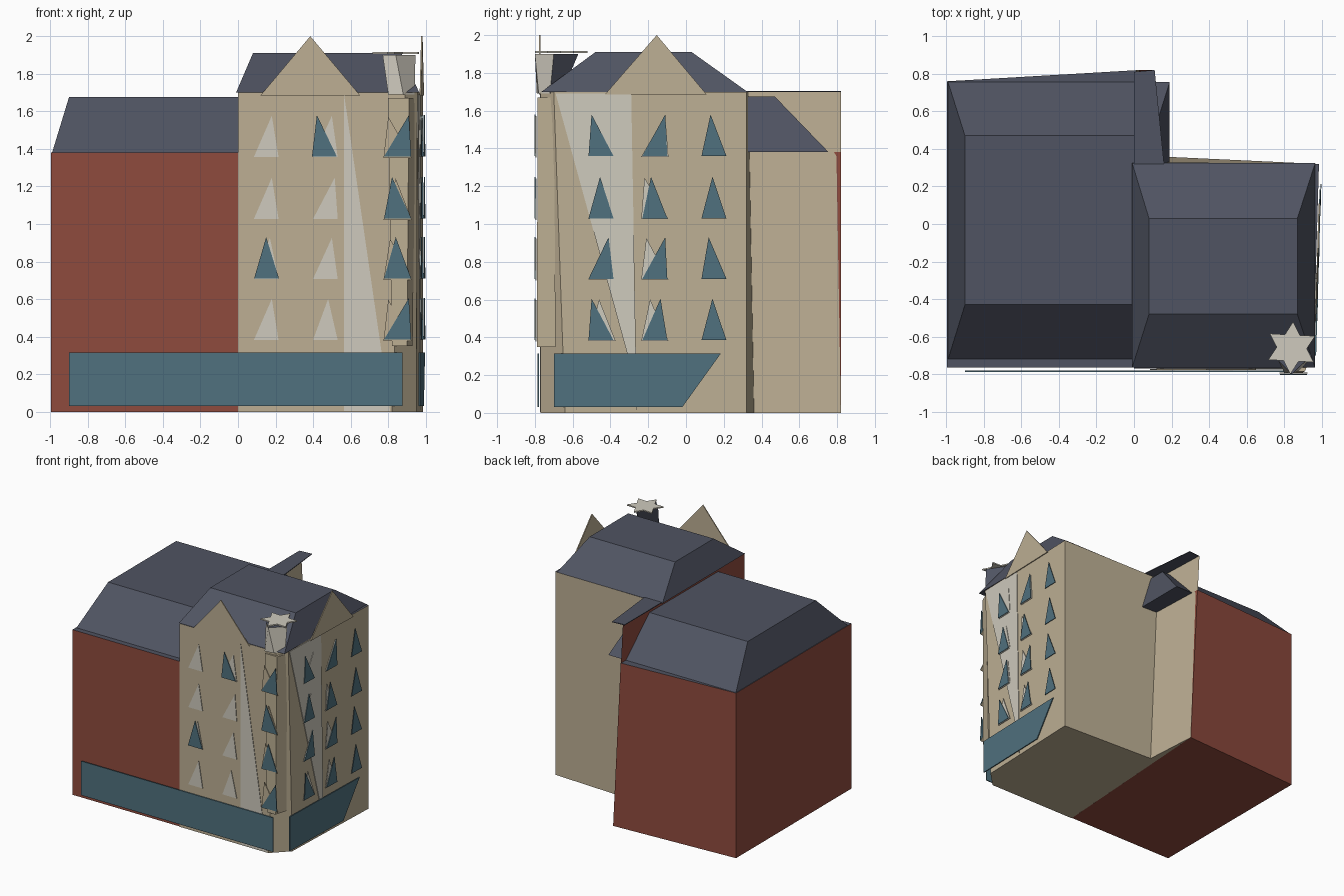
import bpy, bmesh, math

if "Cube" in bpy.data.objects:
    bpy.data.objects.remove(bpy.data.objects["Cube"])


def material(name, rgb):
    m = bpy.data.materials.new(name)
    m.diffuse_color = (*rgb, 1)
    m.use_nodes = True
    m.node_tree.nodes["Principled BSDF"].inputs["Base Color"].default_value = m.diffuse_color
    return m


RED = material("brick_red", (0.275, 0.07, 0.048))
BEIGE = material("beige_plaster", (0.51, 0.43, 0.295))
PALE = material("pale_stone", (0.62, 0.59, 0.51))
SLATE = material("slate_roof", (0.08, 0.088, 0.122))
GLASS = material("blue_glass", (0.08, 0.165, 0.21))


def loft(name, bottom, top, mats, rule=None):
    """Solid between two matching 3D loops; rule(normal) picks a material slot."""
    bm = bmesh.new()
    a = [bm.verts.new(p) for p in bottom]
    b = [bm.verts.new(p) for p in top]
    n = len(a)
    bm.faces.new(a[::-1])
    bm.faces.new(b)
    for i in range(n):
        j = (i + 1) % n
        bm.faces.new((a[i], a[j], b[j], b[i]))
    bmesh.ops.recalc_face_normals(bm, faces=bm.faces)
    if rule:
        for f in bm.faces:
            f.normal_update()
            f.material_index = rule(f.normal)
    me = bpy.data.meshes.new(name)
    bm.to_mesh(me)
    bm.free()
    for m in mats:
        me.materials.append(m)
    ob = bpy.data.objects.new(name, me)
    bpy.context.collection.objects.link(ob)
    return ob


def at(pts, z):
    return [(x, y, z) for x, y in pts]


def rect(x0, x1, y0, y1, z):
    return at([(x0, y0), (x1, y0), (x1, y1), (x0, y1)], z)


def front_plate(name, pts, y, mat, t=0.005):
    """Thin plate facing the front, points are (x, z)."""
    loft(name, [(x, y, z) for x, z in pts], [(x, y + t, z) for x, z in pts], [mat])


def side_x(y):
    """Slightly skewed line of the right wall."""
    return 0.955 + 0.03 * (y + 0.7) / 1.02


def side_plate(name, pts, out, mat, t=0.005):
    """Thin plate on the right wall, points are (y, z)."""
    loft(name, [(side_x(y) + out - t, y, z) for y, z in pts],
         [(side_x(y) + out, y, z) for y, z in pts], [mat])


# Brick wing with slate top
loft("brick_wing",
     at([(-0.995, -0.765), (0, -0.765), (0.10, 0.82), (-0.995, 0.76)], 0),
     at([(-0.995, -0.765), (0, -0.765), (0.03, 0.82), (-0.995, 0.76)], 1.38),
     [RED, SLATE], lambda n: 1 if n.z > 0.9 else 0)
loft("wing_roof", rect(-0.99, 0.19, -0.72, 0.755, 1.38),
     rect(-0.90, 0.10, -0.43, 0.47, 1.675), [SLATE])

# Plaster tower with cut corner, narrow rear leg and brick party wall
loft("tower",
     at([(0, -0.77), (0.82, -0.77), (0.95, -0.64), (0.985, 0.32), (0.13, 0.36), (0.10, 0.82)], 0),
     at([(0, -0.77), (0.89, -0.77), (0.955, -0.70), (0.985, 0.32), (0.03, 0.33), (0.01, 0.82)], 1.70),
     [BEIGE, RED, SLATE],
     lambda n: 2 if n.z > 0.9 else (1 if n.x < -0.8 else 0))
loft("tower_roof", rect(-0.01, 0.965, -0.765, 0.325, 1.70),
     rect(0.08, 0.87, -0.48, 0.03, 1.91), [SLATE])
slab = [(0, 0.32), (0.16, 0.32), (0.11, 0.82), (0, 0.81)]
loft("rear_roof_slab", at(slab, 1.699), at(slab, 1.705), [SLATE])

# Gables
front_plate("front_gable", [(0.12, 1.685), (0.65, 1.685), (0.385, 2.0)], -0.778, BEIGE, 0.008)
side_plate("side_gable", [(-0.43, 1.685), (0.11, 1.685), (-0.155, 2.0)], 0.012, BEIGE, 0.008)

# Pale wall panels
front_plate("front_pale_panel", [(0.565, 1.69), (0.565, 0.005), (0.81, 0.005)], -0.774, PALE)
side_plate("side_pale_panel",
           [(-0.69, 1.69), (-0.31, 0.31), (-0.26, 0.01), (-0.29, 1.69)], 0.005, PALE)

# Shop windows
front_plate("front_shop_window", [(-0.90, 0.03), (0.875, 0.03), (0.875, 0.315), (-0.90, 0.315)],
            -0.787, GLASS, 0.008)
side_plate("side_shop_window", [(-0.70, 0.03), (-0.02, 0.03), (0.185, 0.315), (-0.70, 0.315)],
           0.015, GLASS, 0.008)

# Corner pilaster
loft("corner_pilaster",
     at([(0.82, -0.79), (0.90, -0.79), (0.93, -0.69), (0.85, -0.70)], 0.35),
     at([(0.80, -0.785), (0.91, -0.785), (0.945, -0.70), (0.85, -0.70)], 1.67), [BEIGE])

# Triangular windows, four rows from the bottom up
ROWS = [0.385, 0.71, 1.03, 1.36]
H = 0.22


def tri(c, apex, z, half=0.066):
    return [(c - half, z), (c + half, z), (apex, z + H)]


front_light = [(0.15, [0.18, 0.17, 0.18, 0.18]), (0.465, [0.48, 0.50, 0.515, 0.50])]
for c, apexes in front_light:
    for z, apex in zip(ROWS, apexes):
        front_plate("front_window_frame", tri(c, apex, z - 0.004), -0.777, PALE)
front_plate("front_window_glass", tri(0.152, 0.15, ROWS[1]), -0.784, GLASS)
front_plate("front_window_glass", tri(0.46, 0.42, ROWS[3]), -0.784, GLASS)
for z, apex, back in zip(ROWS, [0.91, 0.84, 0.82, 0.91], [0.80, 0.81, 0.84, 0.80]):
    front_plate("corner_window_frame", tri(0.85, back, z - 0.008, 0.075), -0.796, BEIGE)
    front_plate("corner_window_glass", tri(0.85, apex, z, 0.072), -0.803, GLASS)

side_glass = [(-0.45, [-0.50, -0.41, -0.455, -0.50]),
              (-0.165, [-0.135, -0.11, -0.185, -0.11]),
              (0.148, [0.14, 0.12, 0.14, 0.13])]
side_frame = [(-0.445, [-0.46, -0.40, -0.42, -0.39]),
              (-0.165, [-0.19, -0.21, -0.22, -0.11])]
for c, apexes in side_frame:
    for z, apex in zip(ROWS, apexes):
        side_plate("side_window_frame", tri(c, apex, z - 0.004, 0.072), 0.009, PALE)
for c, apexes in side_glass:
    for z, apex in zip(ROWS, apexes):
        side_plate("side_window_glass", tri(c, apex, z), 0.016, GLASS)

# Corner turret, pale in front and slate behind, with star cap
loft("corner_turret",
     at([(0.80, -0.79), (0.88, -0.78), (0.94, -0.72), (0.86, -0.66)], 1.69),
     at([(0.77, -0.73), (0.84, -0.80), (0.945, -0.70), (0.86, -0.57)], 1.90),
     [PALE, SLATE], lambda n: 0 if n.y < -0.3 else 1)
star = []
for i in range(12):
    r = 0.14 if i % 2 == 0 else 0.08
    a = math.radians(30 * i + 87)
    star.append((0.84 + r * math.cos(a), -0.66 + r * math.sin(a)))
loft("star_cap", at(star, 1.905), at(star, 1.915), [PALE])
